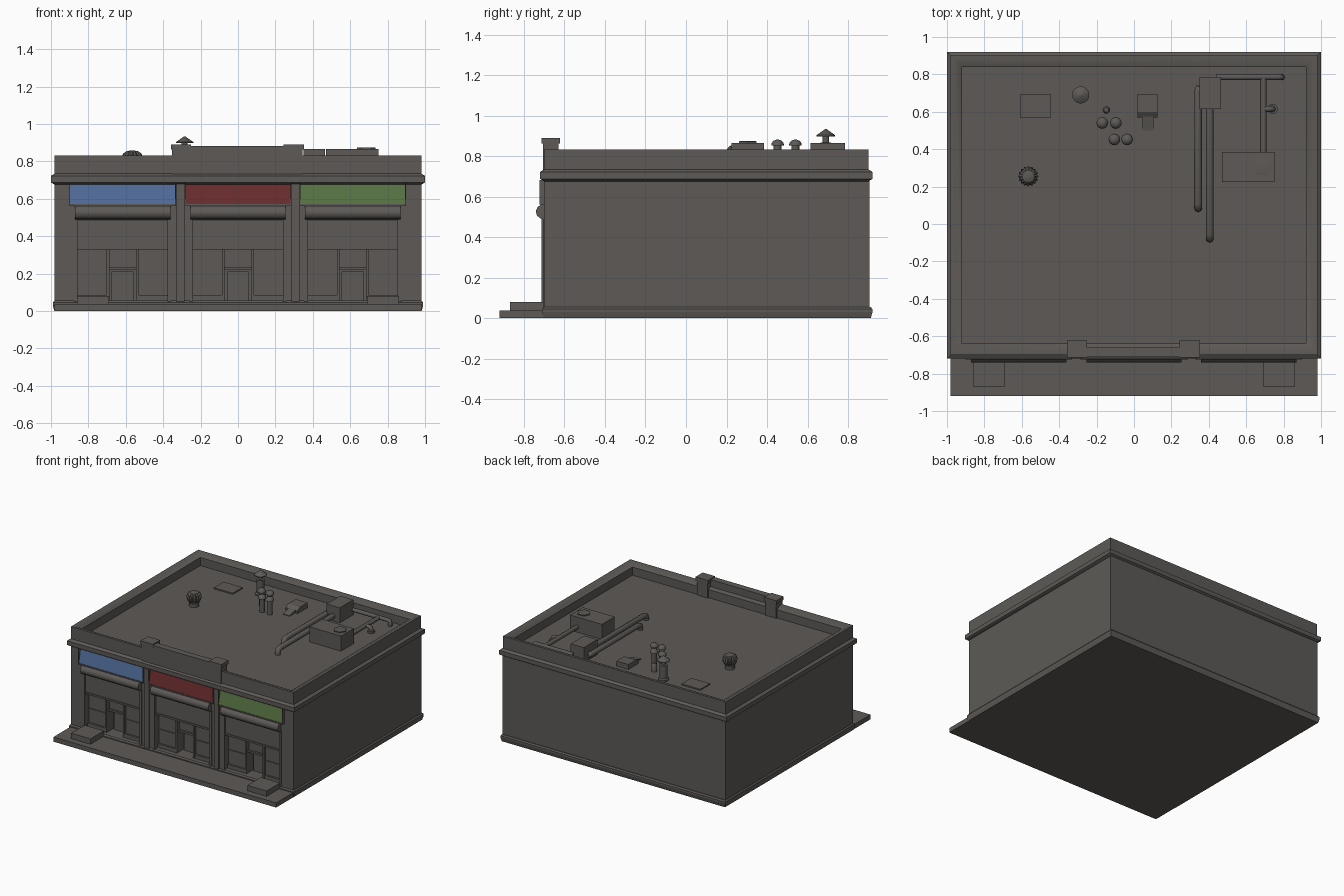
import bpy, bmesh, math
from mathutils import Vector

if "Cube" in bpy.data.objects:
    bpy.data.objects.remove(bpy.data.objects["Cube"])

def material(name, col):
    m = bpy.data.materials.new(name)
    m.diffuse_color = (*col, 1)
    m.use_nodes = True
    m.node_tree.nodes["Principled BSDF"].inputs["Base Color"].default_value = m.diffuse_color
    return m

GREY = material("warm grey", (0.110, 0.102, 0.094))
BLUE = material("sign blue", (0.080, 0.148, 0.32))
RED = material("sign red", (0.140, 0.025, 0.026))
GREEN = material("sign green", (0.097, 0.170, 0.056))

def finish(name, bm, mat=GREY, smooth=False):
    bmesh.ops.recalc_face_normals(bm, faces=bm.faces)
    me = bpy.data.meshes.new(name)
    bm.to_mesh(me)
    bm.free()
    me.materials.append(mat)
    ob = bpy.data.objects.new(name, me)
    bpy.context.collection.objects.link(ob)
    if smooth:
        bpy.ops.object.select_all(action='DESELECT')
        ob.select_set(True)
        bpy.context.view_layer.objects.active = ob
        bpy.ops.object.shade_smooth_by_angle(angle=math.radians(40))
    return ob

def loft(name, rings, mat=GREY, smooth=False):
    """Closed solid through a list of equally long point loops."""
    bm = bmesh.new()
    vs = [[bm.verts.new(p) for p in r] for r in rings]
    n = len(rings[0])
    for a, b in zip(vs, vs[1:]):
        for i in range(n):
            j = (i + 1) % n
            bm.faces.new((a[i], a[j], b[j], b[i]))
    bm.faces.new(vs[0][::-1])
    bm.faces.new(vs[-1])
    return finish(name, bm, mat, smooth)

def rect(x0, x1, y0, y1, z, d=0):
    return [(x0 + d, y0 + d, z), (x1 - d, y0 + d, z), (x1 - d, y1 - d, z), (x0 + d, y1 - d, z)]

def box(name, x0, x1, y0, y1, z0, z1, mat=GREY):
    return loft(name, [rect(x0, x1, y0, y1, z0), rect(x0, x1, y0, y1, z1)], mat)

def prism_x(name, yz, x0, x1, smooth=False, mat=GREY):
    return loft(name, [[(x, y, z) for y, z in yz] for x in (x0, x1)], mat, smooth)

def lathe(name, x, y, prof, n=16, flute=0):
    rings = []
    for r, z in prof:
        ring = []
        for i in range(n):
            a = math.tau * i / n
            k = r * (1 - flute * (i % 2) * (z > 0.77))
            ring.append((x + k * math.cos(a), y + k * math.sin(a), z))
        rings.append(ring)
    return loft(name, rings, GREY, not flute)

def pipe(name, pts, r):
    cu = bpy.data.curves.new(name, 'CURVE')
    cu.dimensions = '3D'
    cu.bevel_depth = r
    cu.bevel_resolution = 2
    cu.use_fill_caps = True
    # rounded elbows: cut every inner corner in short steps
    out = [Vector(pts[0])]
    for a, b, c in zip(pts, pts[1:], pts[2:]):
        a, b, c = Vector(a), Vector(b), Vector(c)
        p, q = b + (a - b).normalized() * 1.2 * r, b + (c - b).normalized() * 1.2 * r
        out += [p, (p + 2 * b + q) / 4, q]
    out.append(Vector(pts[-1]))
    sp = cu.splines.new('POLY')
    sp.points.add(len(out) - 1)
    for s, p in zip(sp.points, out):
        s.co = (*p, 1)
    cu.materials.append(GREY)
    ob = bpy.data.objects.new(name, cu)
    bpy.context.collection.objects.link(ob)
    bpy.ops.object.select_all(action='DESELECT')
    ob.select_set(True)
    bpy.context.view_layer.objects.active = ob
    bpy.ops.object.convert(target='MESH')

FLOOR = 0.745  # roof deck height
B = FLOOR - 0.01  # foot of everything standing on the deck

# main shell: walls, plinth, sidewalk
box("main_walls", -0.98, 0.98, -0.58, 0.905, 0.0, 0.69)
loft("plinth", [rect(-0.99, 0.99, -0.71, 0.92, z, d) for z, d in ((0, 0.008), (0.03, 0), (0.045, 0), (0.055, 0.008))])
box("sidewalk", -0.98, 0.98, -0.92, -0.70, 0, 0.037)
for s in (-1, 1):
    x = 0.775 * s
    box("step", x - 0.085, x + 0.085, -0.868, -0.70, 0.03, 0.08)

# cornice, parapet and recessed roof deck in one profile
prof = [(0.02, 0.675), (0, 0.688), (0, 0.722), (0.02, 0.735), (0.02, 0.832), (0.04, 0.832),
        (0.08, 0.81), (0.08, FLOOR)]
loft("cornice_and_roof", [rect(-1, 1, -0.72, 0.92, z, d) for d, z in prof], smooth=True)

# raised centre parapet with capped posts
box("centre_parapet", -0.30, 0.30, -0.706, -0.665, 0.73, 0.872)
box("centre_parapet_coping", -0.27, 0.27, -0.712, -0.66, 0.868, 0.882)
for x in (-0.305, 0.298):
    box("parapet_post", x - 0.048, x + 0.048, -0.706, -0.63, 0.72, 0.865)
    box("parapet_post_cap", x - 0.054, x + 0.054, -0.713, -0.622, 0.862, 0.89)

# facade piers and lintel
for x0, x1 in ((-0.98, -0.87), (-0.36, -0.255), (0.255, 0.36), (0.87, 0.98)):
    box("facade_pier", x0, x1, -0.70, -0.56, 0.0, 0.565)
    a, b = max(x0, -0.98), min(x1, 0.98)
for x0, x1 in ((-0.98, -0.905), (-0.331, -0.286), (0.286, 0.327), (0.90, 0.98)):
    box("facade_pier_top", x0, x1, -0.70, -0.56, 0.56, 0.69)
box("facade_lintel", -0.97, 0.97, -0.692, -0.56, 0.50, 0.69)
for x in (-0.308, 0.308):
    box("pilaster", x - 0.021, x + 0.021, -0.712, -0.69, 0.05, 0.68)

# three shop bays
for cx, mat in ((-0.617, BLUE), (0.0, RED), (0.613, GREEN)):
    h = 0.285
    # sign board: coloured panel leaning back under the cornice in a slim frame
    prism_x("sign_panel", [(-0.7199, 0.571), (-0.698, 0.678), (-0.69, 0.678), (-0.712, 0.571)],
            cx - h + 0.005, cx + h - 0.005, mat=mat)
    box("sign_bottom_rail", cx - h, cx + h, -0.724, -0.69, 0.562, 0.571)
    for s in (-1, 1):
        x = cx + s * (h - 0.0025)
        box("sign_side_rail", x - 0.0025, x + 0.0025, -0.722, -0.69, 0.565, 0.683)
    # rolled shutter housing
    roll = [(-0.69, 0.567), (-0.715, 0.562), (-0.733, 0.548), (-0.741, 0.528),
            (-0.736, 0.507), (-0.72, 0.493), (-0.69, 0.487)]
    prism_x("shutter_housing", roll, cx - 0.255, cx + 0.255, True)
    box("half_shutter", cx - 0.245, cx + 0.245, -0.69, -0.665, 0.335, 0.50)
    box("shutter_bottom_rail", cx - 0.245, cx + 0.245, -0.696, -0.66, 0.328, 0.342)
    for s in (-1, 1):
        x = cx + s * 0.25
        box("shutter_guide", x - 0.01, x + 0.01, -0.705, -0.64, 0.05, 0.50)
        # display window block with low bulkhead and frame
        a, b = sorted((cx + s * 0.08, cx + s * 0.25))
        box("shop_window", a, b, -0.65, -0.57, 0.05, 0.40)
        box("window_bulkhead", a, b, -0.665, -0.57, 0.05, 0.085)
        box("window_rail", a, b, -0.658, -0.57, 0.19, 0.20)
        j = cx + s * 0.078
        box("door_jamb", j - 0.007, j + 0.007, -0.668, -0.57, 0.05, 0.34)
    box("door_transom_bar", cx - 0.08, cx + 0.08, -0.65, -0.57, 0.22, 0.235)
    box("door_header", cx - 0.08, cx + 0.08, -0.635, -0.57, 0.235, 0.40)
    box("door_leaf", cx - 0.06, cx + 0.06, -0.595, -0.57, 0.05, 0.21)

# roof hatch
box("roof_hatch", -0.61, -0.445, 0.57, 0.692, B, FLOOR + 0.01)

# ribbed turbine vent
lathe("turbine_vent", -0.565, 0.255, [(0.036, B), (0.036, 0.765), (0.04, 0.78), (0.052, 0.80),
      (0.055, 0.82), (0.05, 0.84), (0.034, 0.853), (0.012, 0.858)], 32, 0.15)

# tall flue with conical cap
lathe("flue_pipe", -0.285, 0.69, [(0.04, B), (0.04, 0.755), (0.03, 0.762), (0.03, 0.865),
      (0.016, 0.868), (0.016, 0.905)])
lathe("flue_cone_cap", -0.285, 0.69, [(0.046, 0.898), (0.046, 0.903), (0.004, 0.933)])

# mushroom vents and one short stub
for x, y in ((-0.17, 0.54), (-0.097, 0.54), (-0.105, 0.452), (-0.037, 0.452)):
    lathe("mushroom_vent", x, y, [(0.02, B), (0.02, 0.853), (0.031, 0.853), (0.03, 0.864),
          (0.02, 0.876), (0.006, 0.881)])
lathe("vent_stub", -0.148, 0.61, [(0.02, B), (0.02, 0.80), (0.012, 0.81)])

# sloped exhaust hood
prism_x("hood_body", [(0.695, B), (0.57, B), (0.57, 0.765), (0.60, 0.785), (0.695, 0.785)], 0.02, 0.125)
prism_x("hood_spout", [(0.58, B), (0.50, B), (0.50, 0.75), (0.58, 0.77)], 0.045, 0.105)

# duct box and rooftop air unit
box("duct_box", 0.35, 0.465, 0.615, 0.785, B, 0.865)
box("air_unit", 0.47, 0.75, 0.225, 0.385, B, 0.865)
lathe("air_unit_fan", 0.685, 0.305, [(0.05, 0.86), (0.05, 0.873), (0.036, 0.875)], 6)

# pipe runs
P = 0.785
pipe("long_pipe", [(0.405, 0.63, P), (0.405, -0.078, P), (0.405, -0.078, B)], 0.021)
pipe("outer_pipe", [(0.36, 0.735, P), (0.343, 0.735, P), (0.343, 0.085, P), (0.343, 0.085, B)], 0.021)
pipe("rear_pipe", [(0.44, 0.785, P), (0.79, 0.785, P), (0.79, 0.785, B)], 0.016)
pipe("link_pipe", [(0.692, 0.785, P), (0.692, 0.37, P)], 0.017)
pipe("branch_pipe", [(0.692, 0.615, P), (0.742, 0.615, P), (0.742, 0.615, B)], 0.016)
lathe("branch_collar", 0.742, 0.615, [(0.027, B), (0.027, 0.76)], 12)
